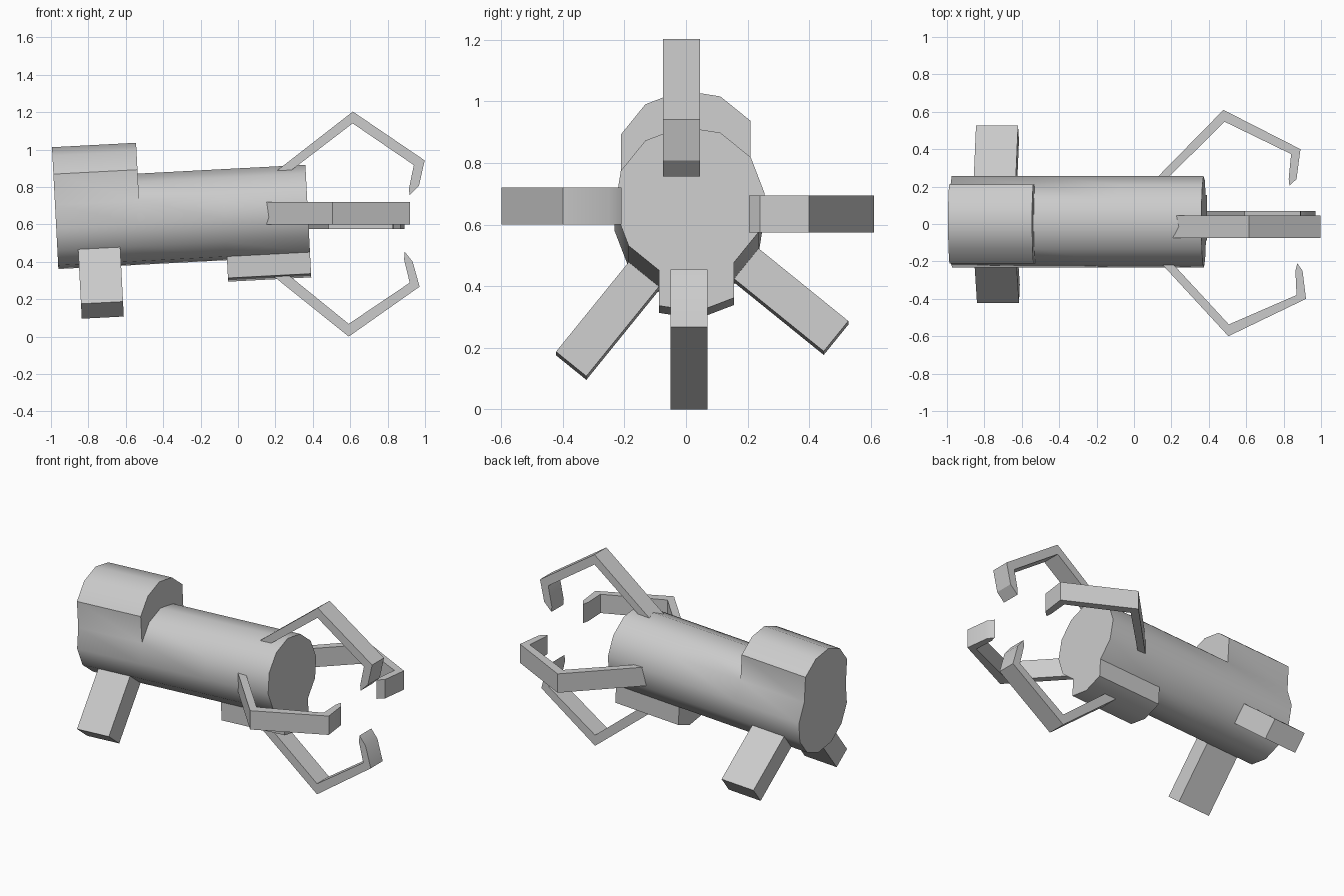
import bpy, bmesh
from math import sin, cos, radians
from mathutils import Vector

if "Cube" in bpy.data.objects:
    bpy.data.objects.remove(bpy.data.objects["Cube"])

TILT = radians(3)
ORIGIN = Vector((0.373, 0.012, 0.675))   # centre of the body's front end
AXIS = Vector((cos(TILT), 0, sin(TILT)))
UP = Vector((-sin(TILT), 0, cos(TILT)))
SIDE = Vector((0, 1, 0))
R, N = 0.245, 12


def radial(deg):
    return SIDE * cos(radians(deg)) + UP * sin(radians(deg))


def rim(t, k, r=R):
    """Point k of the 12-sided section, t along the body axis."""
    return ORIGIN + AXIS * t + radial(6 + 30 * k) * r


def finish(bm, name):
    bmesh.ops.recalc_face_normals(bm, faces=bm.faces[:])
    mesh = bpy.data.meshes.new(name)
    bm.to_mesh(mesh)
    bm.free()
    ob = bpy.data.objects.new(name, mesh)
    bpy.context.collection.objects.link(ob)
    bpy.ops.object.select_all(action='DESELECT')
    bpy.context.view_layer.objects.active = ob
    ob.select_set(True)
    bpy.ops.object.shade_smooth_by_angle(angle=radians(32))
    return ob


def prism(name, outline, offset):
    bm = bmesh.new()
    face = bm.faces.new([bm.verts.new(p) for p in outline])
    ext = bmesh.ops.extrude_face_region(bm, geom=[face], use_keep_orig=True)
    moved = [v for v in ext['geom'] if isinstance(v, bmesh.types.BMVert)]
    bmesh.ops.translate(bm, verts=moved, vec=offset)
    return finish(bm, name)


# Body: tilted 12-sided tube with a raised rear hump and a front keel
stations = [-1.348, -0.898, -0.445, 0]
bm = bmesh.new()
rings = [[bm.verts.new(rim(t, k)) for k in range(N)] for t in stations]
wall = {}
for i in range(len(rings) - 1):
    for k in range(N):
        j = (k + 1) % N
        wall[i, k] = bm.faces.new((rings[i][k], rings[i + 1][k],
                                   rings[i + 1][j], rings[i][j]))
bm.faces.new(rings[0])
bm.faces.new(rings[-1])
for section, sides, shift in ((0, range(1, 5), UP * 0.165),
                              (2, range(8, 10), UP * -0.115)):
    old = [wall[section, k] for k in sides]
    ext = bmesh.ops.extrude_face_region(bm, geom=old)
    moved = [v for v in ext['geom'] if isinstance(v, bmesh.types.BMVert)]
    bmesh.ops.translate(bm, verts=moved, vec=shift)
    bmesh.ops.delete(bm, geom=[f for f in old if f.is_valid], context='FACES_ONLY')
finish(bm, "body")

# Rear legs: blocks standing out from two lower sides of the body
for name, k in (("rear_leg_front", 7), ("rear_leg_back", 10)):
    out = radial(21 + 30 * k)
    base = [rim(-1.237, k), rim(-1.012, k), rim(-1.012, k + 1), rim(-1.237, k + 1)]
    prism(name, [p - out * 0.02 for p in base], out * 0.395)

# Claw arms: bent flat bars, outlines run outer edge then inner edge
upper = [(0.205, 0.885), (0.614, 1.203), (0.998, 0.942), (0.968, 0.808), (0.917, 0.757),
         (0.914, 0.79), (0.94, 0.917), (0.613, 1.14), (0.28, 0.885)]
lower = [(0.187, 0.325), (0.592, 0.0), (0.971, 0.267), (0.934, 0.4), (0.891, 0.454),
         (0.888, 0.412), (0.918, 0.288), (0.592, 0.068), (0.275, 0.325)]
back = [(0.115, 0.24), (0.478, 0.61), (0.89, 0.4), (0.869, 0.24), (0.831, 0.205),
        (0.827, 0.24), (0.84, 0.374), (0.484, 0.547), (0.175, 0.24)]
front = [(0.145, -0.21), (0.505, -0.6), (0.92, -0.4), (0.901, -0.25), (0.873, -0.21),
         (0.863, -0.25), (0.869, -0.38), (0.507, -0.537), (0.205, -0.21)]

for name, pts, y in (("upper_claw", upper, -0.075), ("lower_claw", lower, -0.05)):
    prism(name, [Vector((x, y, z)) for x, z in pts], Vector((0, 0.12, 0)))
for name, pts, z in (("back_claw", back, 0.575), ("front_claw", front, 0.6)):
    prism(name, [Vector((x, y, z)) for x, y in pts], Vector((0, 0, 0.12)))
